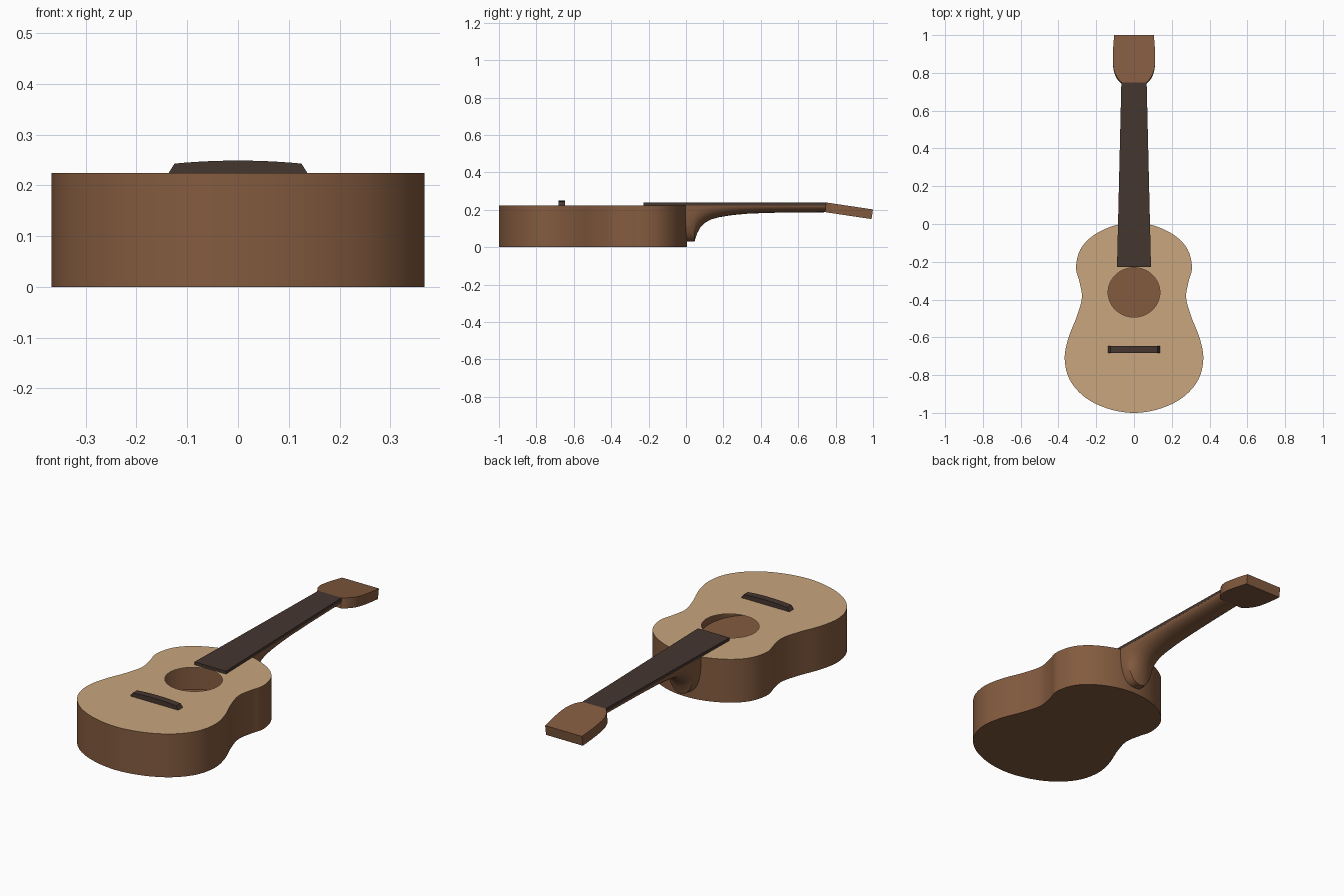
import bpy, bmesh, math
from mathutils import Matrix, Vector

if "Cube" in bpy.data.objects:
    bpy.data.objects.remove(bpy.data.objects["Cube"])


def material(name, rgb):
    m = bpy.data.materials.new(name)
    m.diffuse_color = (*rgb, 1)
    m.use_nodes = True
    m.node_tree.nodes["Principled BSDF"].inputs["Base Color"].default_value = m.diffuse_color
    return m


BROWN = material("brown_wood", (0.23, 0.105, 0.05))
TAN = material("pale_wood", (0.58, 0.38, 0.21))
DARK = material("dark_wood", (0.06, 0.037, 0.03))


def finish(name, bm, mat, recalc=True):
    if recalc:
        bmesh.ops.recalc_face_normals(bm, faces=bm.faces)
    me = bpy.data.meshes.new(name)
    bm.to_mesh(me)
    bm.free()
    me.materials.append(mat)
    me.shade_smooth()
    me.set_sharp_from_angle(angle=math.radians(35))
    ob = bpy.data.objects.new(name, me)
    bpy.context.collection.objects.link(ob)
    return ob


def loft(name, rings, mat, cap_start=True, cap_end=True):
    """Skin a list of closed rings of equal length."""
    bm = bmesh.new()
    rows = [[bm.verts.new(p) for p in r] for r in rings]
    n = len(rows[0])
    for a, b in zip(rows, rows[1:]):
        for i in range(n):
            j = (i + 1) % n
            bm.faces.new((a[i], a[j], b[j], b[i]))
    if cap_start:
        bm.faces.new(rows[0])
    if cap_end:
        bm.faces.new(rows[-1])
    return finish(name, bm, mat)


def spline(pts, steps, closed=False):
    """Catmull-Rom curve through the points."""
    n = len(pts)
    pts = [Vector(p) for p in pts]
    get = (lambda i: pts[i % n]) if closed else (lambda i: pts[max(0, min(n - 1, i))])
    out = []
    for i in range(n if closed else n - 1):
        a, b, c, d = (get(i + k) for k in (-1, 0, 1, 2))
        for s in range(steps):
            t = s / steps
            out.append(0.5 * (2 * b + (c - a) * t + (2 * a - 5 * b + 4 * c - d) * t * t
                              + (3 * b - a - 3 * c + d) * t ** 3))
    if not closed:
        out.append(pts[-1])
    return out


# body outline: right half, mirrored to the left
TOP_Z = 0.224
half = [(0, -1.0), (0.14, -0.977), (0.26, -0.917), (0.34, -0.825), (0.367, -0.715),
        (0.348, -0.605), (0.303, -0.49), (0.276, -0.39), (0.289, -0.305), (0.307, -0.23),
        (0.284, -0.135), (0.217, -0.062), (0.11, -0.01), (0, 0.006)]
outline = spline(half + [(-x, y) for x, y in half[-2:0:-1]], 6, closed=True)

# hollow body: back and sides
loft("body_back_and_sides", [[(p.x, p.y, z) for p in outline] for z in (0, TOP_Z)],
     BROWN, cap_end=False)

# soundboard with a round sound hole
bm = bmesh.new()
hole = [(0.137 * math.cos(k * math.tau / 64), -0.362 + 0.131 * math.sin(k * math.tau / 64))
        for k in range(64)]
edges = []
for loop in ([tuple(p) for p in outline], hole):
    vs = [bm.verts.new((x, y, TOP_Z)) for x, y in loop]
    edges += [bm.edges.new((vs[i - 1], vs[i])) for i in range(len(vs))]
bmesh.ops.triangle_fill(bm, edges=edges, use_beauty=True, use_dissolve=False)
for f in bm.faces:
    f.normal_update()
    if f.normal.z < 0:
        f.normal_flip()
finish("soundboard", bm, TAN, recalc=False)

# fingerboard
board = [(-0.09, -0.227), (0.09, -0.227), (0.067, 0.75), (-0.067, 0.75)]
loft("fingerboard", [[(x, y, z) for x, y in board] for z in (0.223, 0.239)], DARK)

# bridge with slanted ends and arched top
arch = [(0.125 * k / 6, 0.249 - 0.006 * (k / 6) ** 2) for k in range(6, -7, -1)]
bridge = [(-0.137, TOP_Z), (0.137, TOP_Z)] + arch
loft("bridge", [[(x, y, z) for x, z in bridge] for y in (-0.683, -0.647)], DARK)

# neck and heel: rounded sections (y, underside z, roundness)
sections = [(-0.012, 0.03, 0.75), (0.02, 0.03, 0.8), (0.046, 0.03, 0.9), (0.05, 0.045, 0.92),
            (0.06, 0.075, 0.95), (0.078, 0.108, 0.97), (0.1, 0.13, 1), (0.135, 0.149, 1),
            (0.18, 0.161, 1), (0.25, 0.172, 1), (0.34, 0.18, 1), (0.5, 0.185, 1),
            (0.76, 0.187, 1)]
rings = []
for y, zb, e in sections:
    w = 0.0845 - 0.0235 * y
    ring = []
    for k in range(21):
        c, s = math.cos(math.pi * k / 20), math.sin(math.pi * k / 20)
        ring.append((math.copysign(w * abs(c) ** e, c), y, TOP_Z - (TOP_Z - zb) * max(s, 0) ** e))
    rings.append(ring)
loft("neck", rings, BROWN)

# headstock, tilted back from the nut
side = spline([(0.067, 0), (0.084, 0.018), (0.099, 0.045), (0.109, 0.08),
               (0.112, 0.13), (0.11, 0.19), (0.105, 0.2525)], 4)
shape = [(p.x, p.y) for p in side] + [(-p.x, p.y) for p in reversed(side)]
head = loft("headstock", [[(x, y, z) for x, y in shape] for z in (-0.052, 0)], BROWN)
head.data.transform(Matrix.Translation((0, 0.75, 0.239)) @ Matrix.Rotation(math.radians(-8.5), 4, 'X'))
